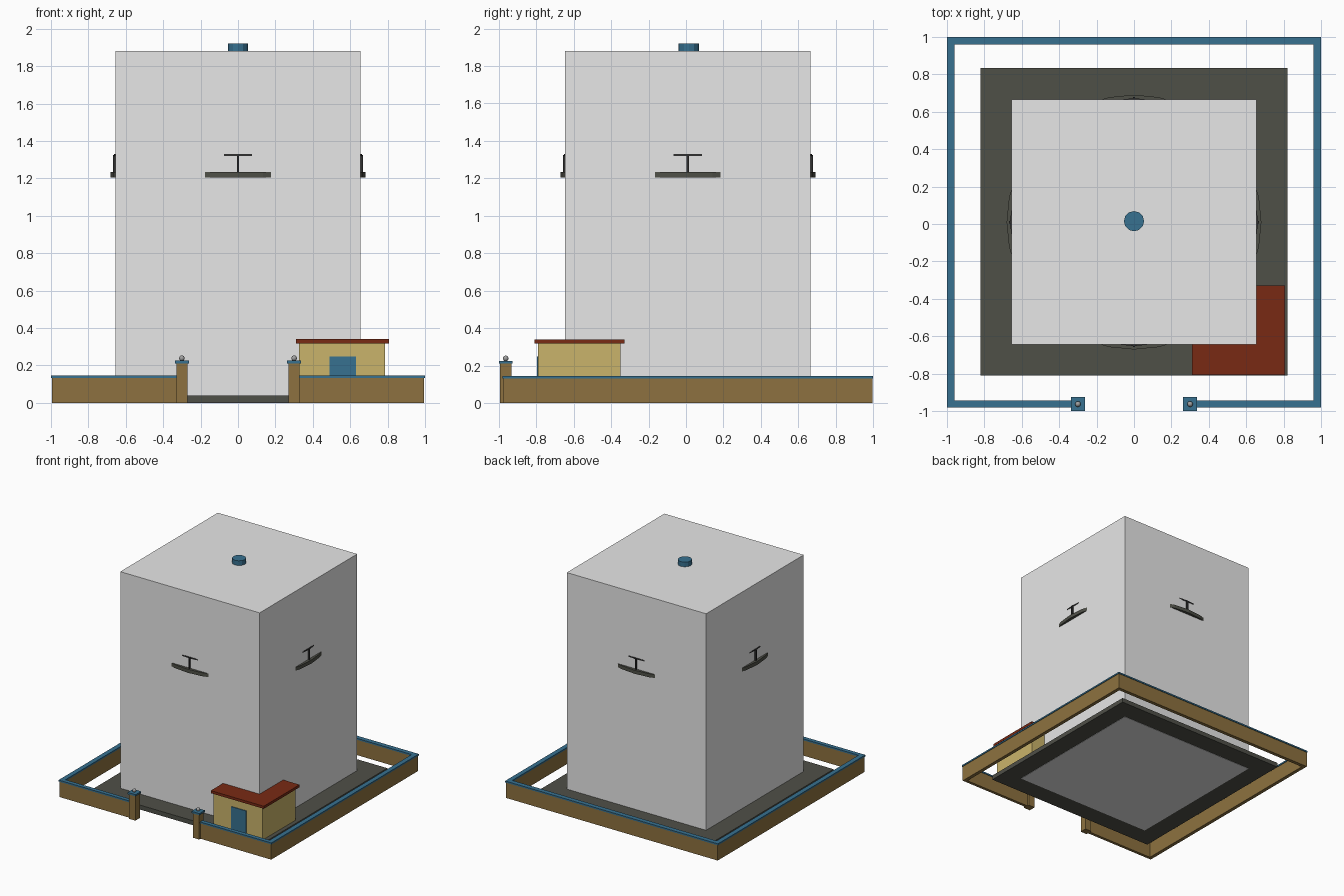
import bpy
import bmesh
import math

cube = bpy.data.objects.get("Cube")
if cube:
    bpy.data.objects.remove(cube, do_unlink=True)


def material(name, rgb):
    m = bpy.data.materials.new(name)
    m.use_nodes = True
    m.diffuse_color = (*rgb, 1)
    m.node_tree.nodes["Principled BSDF"].inputs["Base Color"].default_value = (*rgb, 1)
    return m


GREY = material("light grey", (0.8, 0.8, 0.8))
DARK = material("dark stone", (0.078, 0.08, 0.064))
BLUE = material("slate blue", (0.038, 0.164, 0.278))
BROWN = material("brown wall", (0.267, 0.167, 0.05))
CREAM = material("cream plaster", (0.59, 0.456, 0.145))
RED = material("red roof", (0.19, 0.0225, 0.007))
IRON = material("black iron", (0.03, 0.03, 0.03))
STEEL = material("ball grey", (0.35, 0.35, 0.35))


def finish(name, bm, mat):
    mesh = bpy.data.meshes.new(name)
    bmesh.ops.recalc_face_normals(bm, faces=bm.faces)
    bm.to_mesh(mesh)
    bm.free()
    mesh.materials.append(mat)
    obj = bpy.data.objects.new(name, mesh)
    bpy.context.collection.objects.link(obj)
    return obj


def box(name, x, y, z, mat):
    """Box from (low, high) ranges on each axis."""
    bm = bmesh.new()
    bmesh.ops.create_cube(bm, size=1)
    for v in bm.verts:
        v.co = [(r[0] + r[1]) / 2 + c * (r[1] - r[0]) for r, c in zip((x, y, z), v.co)]
    return finish(name, bm, mat)


def ring(name, inner, outer, z, mat, sides=32):
    """Flat-sided ring around the tower axis."""
    bm = bmesh.new()
    section = [(inner, z[0]), (outer, z[0]), (outer, z[1]), (inner, z[1])]
    loops = []
    for i in range(sides):
        a = math.tau * i / sides
        loops.append([bm.verts.new((r * math.cos(a), CY + r * math.sin(a), h)) for r, h in section])
    for i in range(sides):
        p, q = loops[i], loops[(i + 1) % sides]
        for j in range(4):
            k = (j + 1) % 4
            bm.faces.new((p[j], q[j], q[k], p[k]))
    return finish(name, bm, mat)


CY = 0.01

# Ground slab and tower block
box("ground_slab", (-0.82, 0.82), (-0.81, 0.833), (0.002, 0.04), DARK)
box("tower_block", (-0.655, 0.655), (CY - 0.655, CY + 0.655), (0, 1.88), GREY)

# Roof cap
bm = bmesh.new()
bmesh.ops.create_cone(bm, cap_ends=True, segments=12, radius1=0.054, radius2=0.054, depth=0.05)
bmesh.ops.translate(bm, verts=bm.verts, vec=(0, 0.015, 1.895))
finish("roof_cap", bm, BLUE)

# Gallery ring and railing that break through each tower face
ring("gallery_floor", 0.6, 0.681, (1.205, 1.235), DARK)
ring("gallery_rail", 0.645, 0.6625, (1.32, 1.33), IRON)
for i, side in enumerate(("right", "back", "left", "front")):
    a = i * math.pi / 2
    x, y = 0.662 * math.cos(a), CY + 0.662 * math.sin(a)
    box("rail_post_" + side, (x - 0.006, x + 0.006), (y - 0.006, y + 0.006), (1.23, 1.325), IRON)

# Boundary wall with coping
for name, inset, z, mat in (("wall", 0.005, (0, 0.132), BROWN), ("coping", 0, (0.132, 0.145), BLUE)):
    lo, hi = 0.96 + inset, 1 - inset
    box("back_" + name, (-hi, hi), (lo, hi), z, mat)
    for side, s in (("left", 1), ("right", -1)):
        xs = sorted((s * lo, s * hi))
        box(side + "_" + name, xs, (-0.98 + inset, lo), z, mat)
        xs = sorted((s * 0.3, s * lo))
        box("front_" + side + "_" + name, xs, (-0.98 + inset, -0.945 - inset), z, mat)

# Gate posts with caps and balls
for side, x in (("left", 0.3), ("right", -0.3)):
    y = -0.963
    box("gate_post_" + side, (x - 0.03, x + 0.03), (y - 0.03, y + 0.03), (0, 0.21), BROWN)
    box("gate_post_cap_" + side, (x - 0.037, x + 0.037), (y - 0.037, y + 0.037), (0.21, 0.225), BLUE)
    bm = bmesh.new()
    bmesh.ops.create_uvsphere(bm, u_segments=12, v_segments=8, radius=0.015)
    bmesh.ops.translate(bm, verts=bm.verts, vec=(x, y, 0.238))
    ball = finish("gate_ball_" + side, bm, STEEL)
    ball.data.shade_smooth()

# Gatehouse against the tower corner
box("gatehouse_walls", (0.325, 0.785), (-0.79, -0.35), (0.04, 0.318), CREAM)
box("gatehouse_roof", (0.31, 0.808), (-0.808, -0.328), (0.318, 0.34), RED)
box("gatehouse_door", (0.49, 0.632), (-0.796, -0.788), (0.04, 0.248), BLUE)
